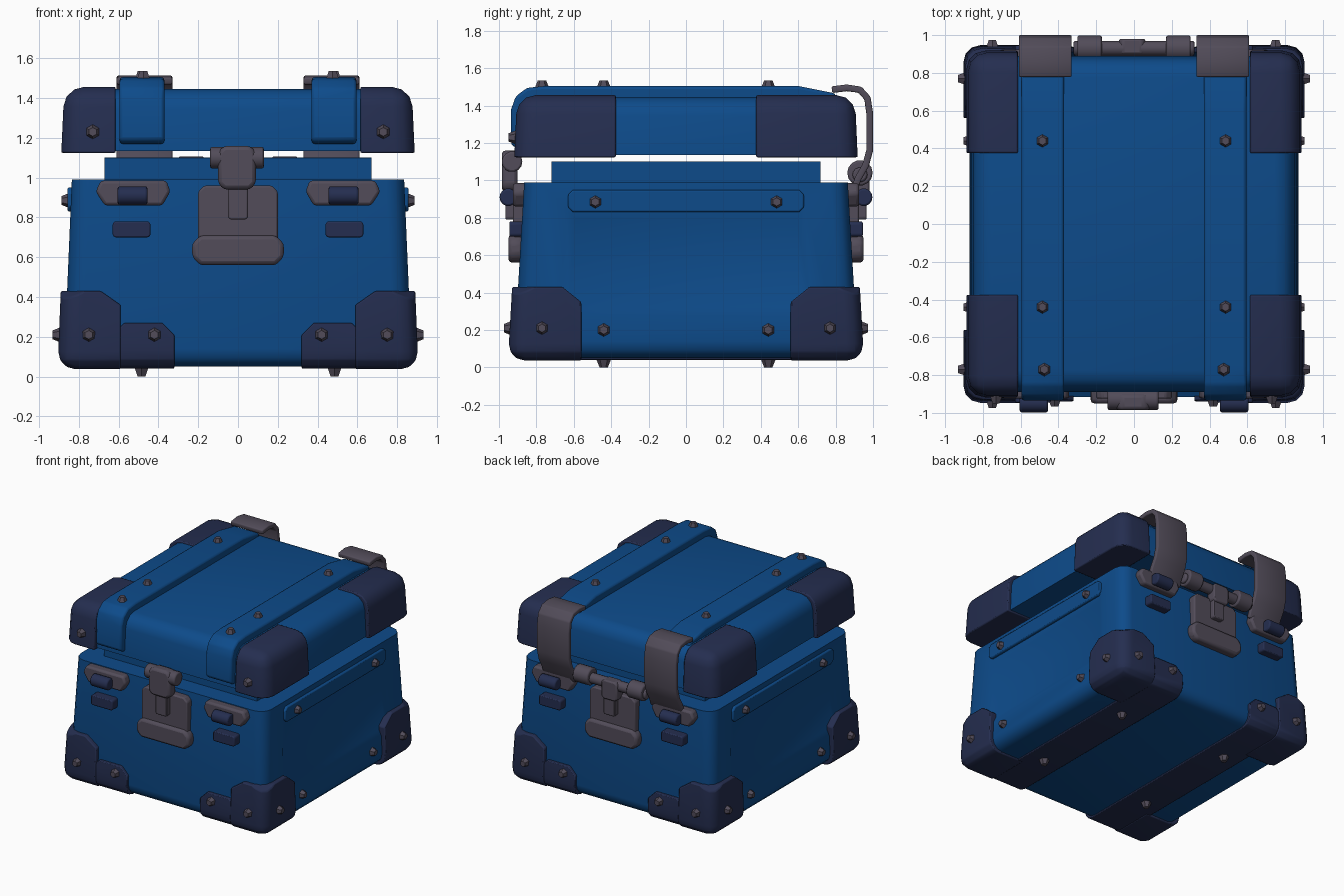
import bpy, bmesh
from math import radians
from mathutils import Matrix, Vector

if "Cube" in bpy.data.objects:
    bpy.data.objects.remove(bpy.data.objects["Cube"], do_unlink=True)


def material(name, rgb):
    m = bpy.data.materials.new(name)
    m.use_nodes = True
    m.diffuse_color = (*rgb, 1)
    m.node_tree.nodes["Principled BSDF"].inputs["Base Color"].default_value = (*rgb, 1)
    return m


BLUE = material("blue_shell", (0.004, 0.07, 0.255))
NAVY = material("navy_guard", (0.018, 0.027, 0.08))
GREY = material("grey_metal", (0.084, 0.072, 0.1))


def finish(name, bm, mat, mirror="", bevel=0, solid=0):
    """Turn a bmesh into an object, with mirroring about the world axes."""
    bmesh.ops.recalc_face_normals(bm, faces=bm.faces)
    me = bpy.data.meshes.new(name)
    bm.to_mesh(me)
    bm.free()
    me.materials.append(mat)
    ob = bpy.data.objects.new(name, me)
    bpy.context.collection.objects.link(ob)
    bpy.ops.object.select_all(action='DESELECT')
    ob.select_set(True)
    bpy.context.view_layer.objects.active = ob
    bpy.ops.object.shade_smooth_by_angle(angle=radians(35))
    if solid:
        s = ob.modifiers.new("Thickness", 'SOLIDIFY')
        s.thickness, s.offset = solid, 0
    if bevel:
        b = ob.modifiers.new("Bevel", 'BEVEL')
        b.width, b.segments, b.limit_method = bevel, 2, 'ANGLE'
    if mirror:
        m = ob.modifiers.new("Mirror", 'MIRROR')
        m.use_axis = ("x" in mirror, "y" in mirror, False)
        m.use_mirror_merge = False
    return ob


def rounded_box(low, high, z0, z1, radius, sharp_z, grow=0):
    """Tapered box with rounded edges, except the rim at sharp_z."""
    bm = bmesh.new()
    bmesh.ops.create_cube(bm, size=2)
    for v in bm.verts:
        hx, hy = high if v.co.z > 0 else low
        z = z1 + grow * 0.4 if v.co.z > 0 else z0 - grow * 0.4
        v.co = (v.co.x * (hx + grow), v.co.y * (hy + grow), z)
    rim = max(v.co.z for v in bm.verts) if sharp_z == z1 else min(v.co.z for v in bm.verts)
    edges = [e for e in bm.edges if any(abs(v.co.z - rim) > 0.01 for v in e.verts)]
    bmesh.ops.bevel(bm, geom=edges, offset=radius, segments=3, profile=0.5, affect='EDGES')
    return bm


def body_box(grow=0):
    return rounded_box((0.875, 0.92), (0.835, 0.865), 0.05, 0.99, 0.09, 0.99, grow)


def lid_box(grow=0):
    return rounded_box((0.86, 0.89), (0.845, 0.875), 1.135, 1.445, 0.1, 1.135, grow)


def keep(bm, cuts):
    """Clip a convex solid by (point, outward direction) planes and cap it."""
    for co, no in cuts:
        bmesh.ops.bisect_plane(bm, geom=bm.verts[:] + bm.edges[:] + bm.faces[:],
                               plane_co=co, plane_no=no, clear_outer=True)
        bmesh.ops.holes_fill(bm, edges=bm.edges[:], sides=0)
    return bm


def prism(name, pts, axis, a, b, mat, mirror="", bevel=0.01):
    """Extrude a 2D outline along x (y, z points) or y (x, z points)."""
    bm = bmesh.new()
    place = (lambda p: (a, p[0], p[1])) if axis == "x" else (lambda p: (p[0], a, p[1]))
    f = bm.faces.new([bm.verts.new(place(p)) for p in pts])
    r = bmesh.ops.extrude_face_region(bm, geom=[f])
    move = Vector((b - a, 0, 0)) if axis == "x" else Vector((0, b - a, 0))
    bmesh.ops.translate(bm, vec=move, verts=[v for v in r["geom"] if isinstance(v, bmesh.types.BMVert)])
    return finish(name, bm, mat, mirror, bevel)


def frame(name, pts, y, width, depth, mat, mirror=""):
    """Chunky ring with the given outer outline in the x, z plane."""
    bm = bmesh.new()
    f = bm.faces.new([bm.verts.new((x, y, z)) for x, z in pts])
    bmesh.ops.inset_region(bm, faces=[f], thickness=width, use_even_offset=True)
    bmesh.ops.delete(bm, geom=[f], context='FACES')
    return finish(name, bm, mat, mirror, depth * 0.3, depth)


def rect(x0, x1, z0, z1, c):
    """Rectangle outline with cut corners."""
    return [(x0 + c, z0), (x1 - c, z0), (x1, z0 + c), (x1, z1 - c),
            (x1 - c, z1), (x0 + c, z1), (x0, z1 - c), (x0, z0 + c)]


def barrel(name, x0, x1, y, z, r, mat, mirror=""):
    bm = bmesh.new()
    m = Matrix.Translation(((x0 + x1) / 2, y, z)) @ Matrix.Rotation(radians(90), 4, 'Y')
    bmesh.ops.create_cone(bm, cap_ends=True, segments=14, radius1=r, radius2=r,
                          depth=x1 - x0, matrix=m)
    return finish(name, bm, mat, mirror, 0.01)


def bolt(name, loc, normal, mirror="xy"):
    bm = bmesh.new()
    n = Vector(normal)
    m = Matrix.Translation(Vector(loc) + n * 0.012) @ n.to_track_quat('Z', 'Y').to_matrix().to_4x4()
    bmesh.ops.create_cone(bm, cap_ends=True, segments=6, radius1=0.038, radius2=0.022,
                          depth=0.04, matrix=m)
    finish(name, bm, GREY, mirror)


# Body with shallow recessed side panels, inner lip and lid
bm = body_box()
sides = [f for f in bm.faces if abs(f.normal.x) > 0.98 and f.calc_area() > 0.5]
bmesh.ops.inset_individual(bm, faces=sides, thickness=0.2, depth=0)
bmesh.ops.inset_individual(bm, faces=sides, thickness=0.07, depth=-0.02)
finish("body", bm, BLUE)
prism("inner_lip", rect(-0.72, 0.72, 0.9, 1.1, 0.001), "x", -0.67, 0.67, BLUE, bevel=0)
finish("lid", lid_box(), BLUE)
prism("side_strip", rect(-0.63, 0.63, 0.83, 0.95, 0.025), "x", 0.81, 0.857, BLUE, "x", 0.008)

# Raised bands over the lid
band = [(-0.935, 1.19), (-0.935, 1.38), (-0.91, 1.45), (-0.85, 1.495), (-0.75, 1.505),
        (0.6, 1.505), (0.8, 1.465), (0.8, 1.3), (-0.8, 1.17), (-0.9, 1.17)]
prism("lid_band", band, "x", 0.37, 0.595, BLUE, "x", 0.015)

# Corner guards and bottom runners follow the shell they sit on
finish("base_corner", keep(body_box(0.032), [
    ((0.59, 0, 0), (-1, 0, 0)), ((0, 0.56, 0), (0, -1, 0)), ((0, 0, 0.43), (0, 0, 1)),
    ((0.59, 0, 0.36), (-0.7, 0, 1)), ((0, 0.56, 0.35), (0, -0.8, 1)),
    ((0.9, 0.9, 0.38), (0.5, 0.5, 1))]), NAVY, "xy", 0.008)
finish("lid_corner", keep(lid_box(0.028), [
    ((0.615, 0, 0), (-1, 0, 0)), ((0, 0.375, 0), (0, -1, 0))]), NAVY, "xy", 0.008)
finish("bottom_runner", keep(body_box(0.024), [
    ((0.32, 0, 0), (-1, 0, 0)), ((0.63, 0, 0), (1, 0, 0)), ((0, 0, 0.27), (0, 0, 1)),
    ((0.32, 0, 0.21), (-1, 0, 1)), ((0.63, 0, 0.21), (1, 0, 1))]), NAVY, "x", 0.006)

# Central latches, front and back
frame("front_latch_frame", [(-0.2, 0.53), (0.2, 0.53), (0.275, 0.61), (0.27, 0.98),
      (0.285, 1.04), (0.285, 1.18), (0.2, 1.26), (-0.2, 1.26), (-0.285, 1.18),
      (-0.285, 1.04), (-0.27, 0.98), (-0.275, 0.61)], -0.925, 0.1, 0.08, GREY)
frame("back_latch_frame", rect(-0.275, 0.275, 0.53, 1.0, 0.07), 0.92, 0.1, 0.07, GREY)
prism("latch_plate", rect(-0.2, 0.2, 0.6, 0.96, 0.03), "y", -0.925, -0.86, GREY, "y")
prism("latch_sill", rect(-0.23, 0.23, 0.56, 0.71, 0.04), "y", -0.95, -0.87, GREY, "y", 0.02)
frame("latch_buckle", rect(-0.105, 0.105, 0.74, 0.96, 0.02), -0.945, 0.035, 0.05, GREY, "y")
prism("latch_tab", rect(-0.05, 0.05, 0.79, 0.96, 0.01), "y", -0.965, -0.9, GREY, "y")
prism("front_tongue", rect(-0.1, 0.09, 0.94, 1.16, 0.03), "y", -0.985, -0.9, GREY, bevel=0.02)
barrel("front_latch_barrel", -0.14, 0.13, -0.93, 1.1, 0.055, GREY)
barrel("back_hinge_knuckle", 0.17, 0.3, 0.93, 1.04, 0.068, GREY, "x")
barrel("back_hinge_pin", -0.32, 0.32, 0.93, 1.03, 0.04, GREY)
prism("back_hinge_tongue", rect(-0.08, 0.06, 0.92, 1.07, 0.02), "y", 0.9, 0.98, GREY)

# Small buckles, two on the front and two on the back
prism("buckle_mount", [(0.38, 0.86), (0.67, 0.86), (0.715, 0.93), (0.69, 0.985),
      (0.36, 0.985), (0.34, 0.93)], "y", -0.925, -0.85, GREY, "xy", 0.015)
frame("buckle_loop", rect(0.37, 0.69, 0.71, 0.92, 0.03), -0.945, 0.045, 0.05, GREY, "xy")
prism("buckle_strap", rect(0.44, 0.63, 0.7, 0.78, 0.01), "y", -0.945, -0.87, NAVY, "xy")
barrel("buckle_roller", 0.455, 0.605, -0.95, 0.91, 0.047, NAVY, "xy")

# Arched belts from the lid down to the back buckles
bm = bmesh.new()
path = [(0.78, 1.485), (0.86, 1.495), (0.93, 1.485), (0.97, 1.44), (0.982, 1.36),
        (0.982, 1.16), (0.96, 1.08), (0.92, 1.01), (0.9, 0.95)]
rows = [[bm.verts.new((x, y, z)) for x in (0.33, 0.61)] for y, z in path]
for p, q in zip(rows, rows[1:]):
    bm.faces.new((p[0], p[1], q[1], q[0]))
finish("back_belt", bm, GREY, "x", 0.008, 0.036)

# Bolts
bolt("lid_bolt", (0.485, 0.44, 1.503), (0, 0, 1))
bolt("lid_front_bolt", (0.475, -0.77, 1.503), (0, 0, 1), "x")
bolt("lid_corner_bolt", (0.73, -0.917, 1.23), (0, -1, 0), "x")
bolt("corner_front_bolt", (0.75, -0.942, 0.21), (0, -1, 0))
bolt("runner_bolt", (0.42, -0.935, 0.21), (0, -1, 0))
bolt("corner_side_bolt", (0.9, 0.77, 0.21), (1, 0, 0))
bolt("side_bolt", (0.87, 0.44, 0.2), (1, 0, 0))
bolt("strip_bolt", (0.855, 0.485, 0.885), (1, 0, 0))
bolt("foot_bolt", (0.485, 0.44, 0.032), (0, 0, -1))
